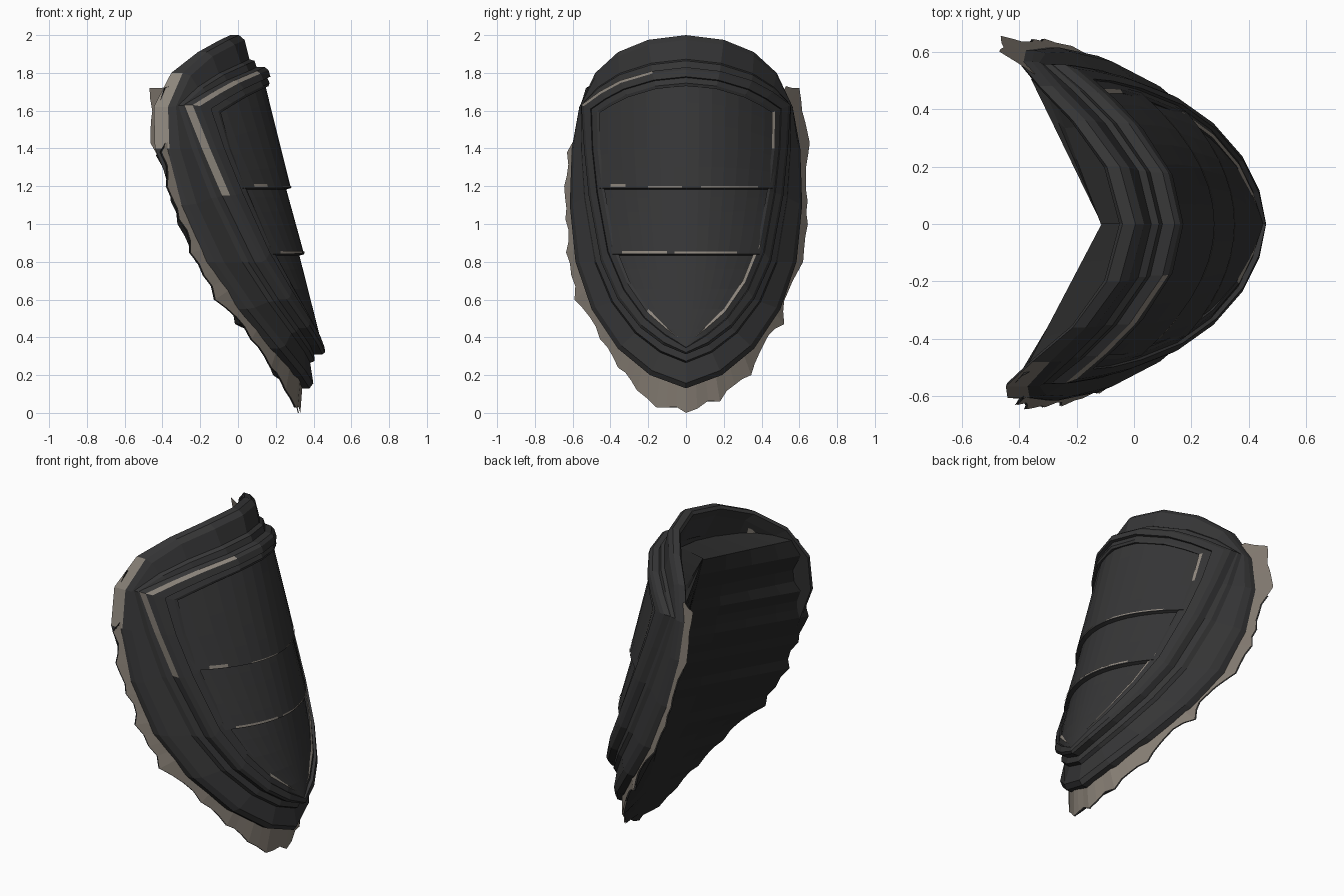
import bpy, random
from mathutils import Vector

if "Cube" in bpy.data.objects:
    bpy.data.objects.remove(bpy.data.objects["Cube"])
random.seed(4)

def material(name, rgb):
    m = bpy.data.materials.new(name)
    m.diffuse_color = (*rgb, 1)
    m.use_nodes = True
    m.node_tree.nodes["Principled BSDF"].inputs["Base Color"].default_value = m.diffuse_color
    return m

DARK = material("dark_metal", (0.036, 0.036, 0.037))
WORN = material("worn_edge", (0.27, 0.24, 0.205))
CLOTH = material("ragged_cloth", (0.23, 0.20, 0.168))
LINING = material("dark_lining", (0.022, 0.022, 0.022))

def make(name, verts, faces, mats, idx=None):
    me = bpy.data.meshes.new(name)
    me.from_pydata([tuple(v) for v in verts], [], faces)
    for m in mats:
        me.materials.append(m)
    if idx:
        for p, i in zip(me.polygons, idx):
            p.material_index = i
    ob = bpy.data.objects.new(name, me)
    bpy.context.collection.objects.link(ob)
    return ob

def surf(y, z, off=0.0):
    """Point on the leaning, curved shield surface, pushed out by off."""
    return Vector((0.18 + (1.7 - z) * 0.2 - (0.8 + 0.35 * z) * y * y + off, y, z))

def lerp(a, b, t):
    return a + (b - a) * t

def blend(A, B, t):
    return [(lerp(a[0], b[0], t), lerp(a[1], b[1], t)) for a, b in zip(A, B)]

def scaled(A, s):
    return [(y * s, 1.05 + (z - 1.05) * s) for y, z in A]

# half outlines (y, z), top centre to bottom tip
RIM = [(0, 2), (.2, 1.975), (.36, 1.91), (.48, 1.8), (.565, 1.62), (.605, 1.4),
       (.615, 1.1), (.585, .8), (.5, .55), (.36, .34), (.19, .2), (0, .13)]
FRAME = [(0, 1.83), (.18, 1.81), (.35, 1.76), (.46, 1.7), (.555, 1.63), (.54, 1.4),
         (.515, 1.15), (.45, .8), (.36, .6), (.24, .45), (.12, .36), (0, .31)]
INNER = [(0, 1.73), (.16, 1.715), (.31, 1.67), (.39, 1.63), (.455, 1.59), (.455, 1.4),
         (.43, 1.18), (.38, .9), (.30, .7), (.2, .55), (.1, .46), (0, .38)]

def loop(half, off, flare=0.0):
    """Closed ring on the surface; flare sweeps the -y shoulder backwards."""
    full = half + [(-y, z) for y, z in half[-2:0:-1]]
    pts = [surf(y, z, off) for y, z in full]
    for p in pts:
        if p.y < -.4:
            p.x -= flare * max(0, 1 - abs(p.z - 1.5) / .5)
    return pts

def loft(name, rings, worn=()):
    """Skin closed rings; worn holds (ring, half segment, side) bare patches."""
    n = len(rings[0])
    verts = [v for r in rings for v in r]
    faces, idx = [], []
    for r in range(len(rings) - 1):
        for i in range(n):
            j = (i + 1) % n
            faces.append((r * n + i, r * n + j, (r + 1) * n + j, (r + 1) * n + i))
            key = (r, i, 1) if i < n // 2 else (r, n - 1 - i, -1)
            idx.append(1 if key in worn else 0)
    make(name, verts, faces, [DARK, WORN], idx)

def strip(name, rows, mat):
    n = len(rows[0])
    faces = [(r * n + i, r * n + i + 1, (r + 1) * n + i + 1, (r + 1) * n + i)
             for r in range(len(rows) - 1) for i in range(n - 1)]
    make(name, [v for r in rows for v in r], faces, [mat])

# outer rim with its rolled edge, and the hollow back inside it
BACK = scaled(FRAME, .96)
loft("outer_rim", [
    loop(BACK, -.13),
    loop(scaled(RIM, .93), -.155, .05),
    loop(scaled(RIM, .98), -.175, .06),
    loop(RIM, -.16, .06),
    loop(RIM, -.115, .02),
    loop(blend(RIM, FRAME, .15), -.09),
    loop(blend(RIM, FRAME, .75), -.085),
    loop(blend(RIM, FRAME, .8), -.06),
    loop(FRAME, -.055),
    loop(INNER, -.06)],
    worn={(3, 3, -1), (3, 4, -1)})
strip("hollow_back", [[surf(y * u / 4, z, -.13) for y, z in BACK] for u in range(-4, 5)], DARK)

# bare patch inside the top of the rim
strip("inner_worn_patch", [[surf(-lerp(.36, .43, v), z, -.148) for z in (1.84, 1.79, 1.74, 1.68)]
                           for v in (0, .5, 1)], WORN)

# raised frame around the panels
loft("raised_frame", [
    loop(FRAME, -.07),
    loop(FRAME, -.012),
    loop(blend(FRAME, INNER, .14), .004),
    loop(blend(FRAME, INNER, .5), .008),
    loop(blend(FRAME, INNER, .55), -.01),
    loop(blend(FRAME, INNER, .84), -.004),
    loop(INNER, -.012),
    loop(INNER, -.07)],
    worn={(1, 1, -1), (1, 2, -1), (1, 3, -1), (0, 4, -1), (0, 5, -1),
          (5, 4, 1), (5, 7, 1), (5, 8, 1), (5, 9, 1), (5, 10, 1),
          (5, 9, -1), (5, 10, -1)})

# three overlapping panels inside the frame
def interp(pts, v):
    for (a, fa), (b, fb) in zip(pts, pts[1:]):
        if a <= v <= b:
            return lerp(fa, fb, (v - a) / (b - a))
    return pts[0][1] if v < pts[0][0] else pts[-1][1]

MID = blend(INNER, FRAME, .3)
WIDTH = [(z, y) for y, z in reversed(MID[4:])]
ARCH = MID[:5]

def panel(name, z0, z1):
    cols, rows = 14, 5
    grid = []
    for r in range(rows + 2):
        t = max(0, r - 1) / rows
        z = lerp(z0, z1, t)
        row = []
        for c in range(cols + 1):
            y = (2 * c / cols - 1) * interp(WIDTH, z)
            # the top panel follows the arch
            zz = lerp(z0, interp(ARCH, abs(y)), t) if z1 > 1.5 else z
            off = -.045 if r == 0 else lerp(-.002, -.03, t)
            row.append(surf(y, zz - (.012 if r == 0 else 0), off))
        grid.append(row)
    strip(name, grid, DARK)

panel("upper_panel", 1.19, 1.70)
panel("middle_panel", .84, 1.215)
panel("lower_panel", .34, .865)

# worn chips along the two panel edges: z, y range, height
CHIPS = [(1.195, -.40, -.32, .018), (1.193, -.2, -.02, .007), (1.193, .08, .38, .007),
         (.845, -.34, -.1, .011), (.845, -.06, .27, .009)]
for k, (z, ya, yb, h) in enumerate(CHIPS):
    strip(f"edge_chip_{k + 1}", [[surf(lerp(ya, yb, i / 6), zz, .002) for i in range(7)]
                                 for zz in (z, z + h)], WORN)

# ragged cloth hanging below the rim, with a folded dark lining behind it
RIGHT = [(.53, 1.73), (.60, 1.72), (.655, 1.43), (.645, 1.0), (.62, .8), (.54, .64),
         (.52, .47), (.41, .36), (.345, .2), (.18, .06), (0, 0)]
LEFT = [(.58, 1.52), (.63, 1.38), (.645, 1.2), (.635, .85), (.59, .6), (.455, .39),
        (.36, .24), (.26, .12), (.16, .03), (0, 0)]

def ragged(half, side):
    out = []
    for (ya, za), (yb, zb) in zip(half, half[1:]):
        n = max(2, round(((ya - yb) ** 2 + (za - zb) ** 2) ** .5 / .06))
        for i in range(n):
            s = 1 - (random.uniform(0, .028) if i else 0)
            y, z = lerp(ya, yb, i / n), lerp(za, zb, i / n)
            out.append((y * s * side, 1 + (z - 1) * s))
    return out + [(0, 0)]

for label, half, side in (("right", RIGHT, 1), ("left", LEFT, -1)):
    pts = ragged(half, side)
    edge = [surf(y, z, -.14 - .05 * max(0, 1.4 - z) / 1.4) for y, z in pts]
    base = [surf(y * .85, 1 + (z - 1) * .82, -.14) for y, z in pts]
    strip(label + "_ragged_cloth", [edge, base], CLOTH)
    # lining runs from the ragged edge to a fold on the centre line
    if side < 0:
        edge = [surf(-.53, 1.72, -.165), surf(-.56, 1.62, -.18)] + edge
    else:   # the cloth's inside stays bare near the top
        edge = [surf(e.y * .84, e.z, -.17) if e.z > 1.42 else e for e in edge]
    edge = [surf(.46 * side, 1.76, -.16)] + edge
    rows = []
    for u in (1, .75, .5, .25, 0):
        row = []
        for k, e in enumerate(edge):
            if k == 0:   # top row tucks against the shell
                row.append(surf(e.y * u, e.z, -.135))
                continue
            mid = -.1 + (1.7 - e.z) * .25
            row.append(Vector((lerp(mid, e.x, u) - .008, e.y * u, e.z)))
        rows.append(row)
    strip(label + "_lining", rows, LINING)
